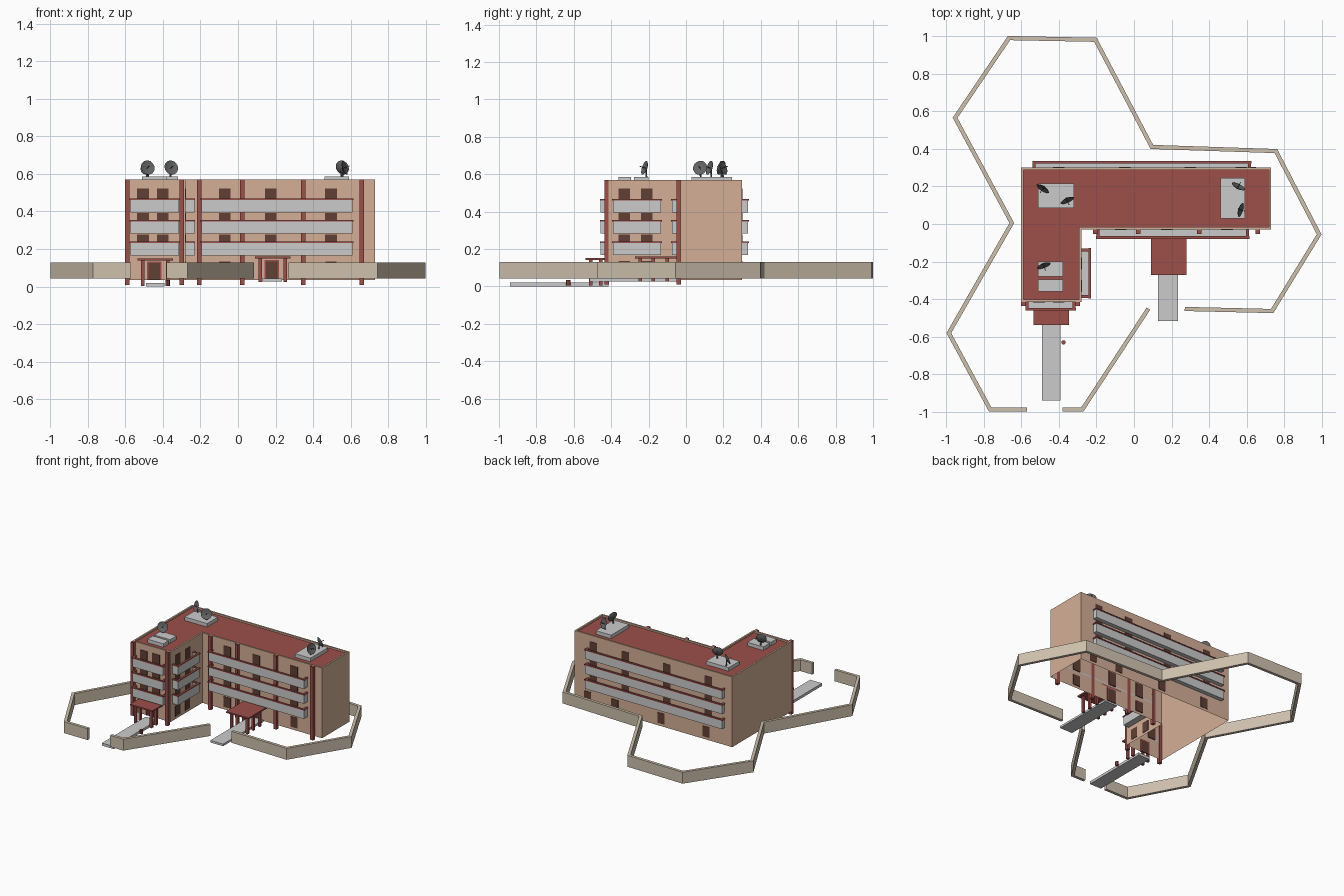
import bpy, bmesh, math
from mathutils import Vector

if "Cube" in bpy.data.objects:
    bpy.data.objects.remove(bpy.data.objects["Cube"])


def mat(name, r, g, b):
    m = bpy.data.materials.new(name)
    m.diffuse_color = (r, g, b, 1)
    m.use_nodes = True
    m.node_tree.nodes["Principled BSDF"].inputs["Base Color"].default_value = m.diffuse_color
    return m


TAN = mat("tan_plaster", 0.66, 0.43, 0.31)
RED = mat("red_paint", 0.34, 0.08, 0.07)
BROWN = mat("brown_glass", 0.12, 0.05, 0.035)
BEIGE = mat("beige_fence", 0.62, 0.53, 0.42)
DARK = mat("dark_metal", 0.13, 0.13, 0.13)


def finish(bm, name, *mats):
    me = bpy.data.meshes.new(name)
    bm.to_mesh(me)
    bm.free()
    ob = bpy.data.objects.new(name, me)
    bpy.context.collection.objects.link(ob)
    for m in mats:
        if m:
            me.materials.append(m)
    return ob


def box(name, x0, x1, y0, y1, z0, z1, m=None):
    bm = bmesh.new()
    bmesh.ops.create_cube(bm, size=1)
    for v in bm.verts:
        v.co = ((x0 + x1) / 2 + v.co.x * (x1 - x0),
                (y0 + y1) / 2 + v.co.y * (y1 - y0),
                (z0 + z1) / 2 + v.co.z * (z1 - z0))
    return finish(bm, name, m)


# L-shaped walls, open underneath, with a parapet and sunken red roof
def building():
    pts = [(-0.60, -0.415), (-0.28, -0.415), (-0.28, -0.03),
           (0.73, -0.03), (0.73, 0.30), (-0.60, 0.30)]
    bm = bmesh.new()
    base = bm.faces.new([bm.verts.new((x, y, 0.035)) for x, y in pts])
    ext = bmesh.ops.extrude_face_region(bm, geom=[base])["geom"]
    for v in ext:
        if isinstance(v, bmesh.types.BMVert):
            v.co.z = 0.57
    bottoms = [f for f in bm.faces if all(v.co.z < 0.1 for v in f.verts)]
    bmesh.ops.delete(bm, geom=bottoms, context='FACES_ONLY')
    bmesh.ops.recalc_face_normals(bm, faces=bm.faces)
    top = next(f for f in bm.faces if all(v.co.z > 0.5 for v in f.verts))
    if top.normal.z < 0:
        bmesh.ops.reverse_faces(bm, faces=bm.faces)
    bmesh.ops.inset_region(bm, faces=[top], thickness=0.018)
    ext = bmesh.ops.extrude_face_region(bm, geom=[top])["geom"]
    for v in ext:
        if isinstance(v, bmesh.types.BMVert):
            v.co.z -= 0.012
        elif isinstance(v, bmesh.types.BMFace):
            v.material_index = 1
    if top.is_valid:
        bm.faces.remove(top)
    finish(bm, "building_walls", TAN, RED)


building()


# Wall-relative boxes: u along the wall, d outward from it
WALLS = {
    "wing_front": lambda u0, u1, d0, d1: (u0, u1, -0.415 - d1, -0.415 - d0),
    "wing_side": lambda u0, u1, d0, d1: (-0.28 + d0, -0.28 + d1, u0, u1),
    "main_front": lambda u0, u1, d0, d1: (u0, u1, -0.03 - d1, -0.03 - d0),
    "back": lambda u0, u1, d0, d1: (u0, u1, 0.30 + d0, 0.30 + d1),
}


def on_wall(name, wall, u0, u1, d0, d1, z0, z1, m=None):
    return box(f"{wall}_{name}", *WALLS[wall](u0, u1, d0, d1), z0, z1, m)


def balcony(wall, u0, u1, depth, z):
    h, t = 0.065, 0.007
    on_wall("balcony_floor", wall, u0, u1, 0, depth, z, z + 0.01)
    on_wall("balcony_panel", wall, u0, u1, depth - t, depth, z, z + h)
    on_wall("balcony_rail", wall, u0 - 0.006, u1 + 0.006, depth - 0.011, depth + 0.004, z + h, z + h + 0.008, RED)
    for a in (u0, u1 - t):
        on_wall("balcony_end", wall, a, a + t, 0, depth, z, z + h)
        on_wall("balcony_end_rail", wall, a - 0.004, a + t + 0.004, 0, depth, z + h, z + h + 0.008, RED)


# Balconies and windows, floor by floor
LAYOUT = [
    ("wing_front", -0.572, -0.315, 0.042, [-0.505, -0.40]),
    ("wing_side", -0.39, -0.135, 0.048, [-0.33, -0.21]),
    ("main_front", -0.195, 0.608, 0.045, [-0.07, 0.175, 0.495]),
    ("back", -0.535, 0.618, 0.032, [-0.40, -0.05, 0.30, 0.57]),
]
for wall, u0, u1, depth, windows in LAYOUT:
    for z, top in ((0.395, 0.522), (0.282, 0.393), (0.167, 0.277)):
        balcony(wall, u0, u1, depth, z)
        for u in windows:
            on_wall("window", wall, u - 0.031, u + 0.031, -0.006, 0.003, z + 0.005, top, BROWN)


def framed_door(wall, u, z0, z1, w=0.031):
    on_wall("door", wall, u - w, u + w, -0.006, 0.003, z0, z1, BROWN)
    for s in (-1, 1):
        c = u + s * (w + 0.004)
        on_wall("door_jamb", wall, c - 0.004, c + 0.004, -0.006, 0.007, z0, z1, RED)
    on_wall("door_lintel", wall, u - w - 0.008, u + w + 0.008, -0.006, 0.007, z1, z1 + 0.008, RED)


# Ground floor doors and windows
framed_door("wing_front", -0.445, 0.036, 0.125)
framed_door("main_front", 0.18, 0.04, 0.135)
for wall, us in (("main_front", (-0.07, 0.495)), ("wing_side", (-0.33, -0.21)),
                 ("back", (-0.38, 0.0, 0.39, 0.62))):
    for u in us:
        on_wall("ground_window", wall, u - 0.03, u + 0.03, -0.006, 0.003, 0.055, 0.135, BROWN)

# Tall red pilasters
for wall, us in (("wing_front", (-0.588, -0.298)), ("main_front", (-0.205, 0.022, 0.348, 0.658))):
    for u in us:
        on_wall("pilaster", wall, u - 0.012, u + 0.012, -0.003, 0.022, 0.01, 0.57, RED)


def entrance(name, x0, x1, y0, y1, z, foot, post_ys):
    box(name + "_canopy", x0, x1, y0, y1, z, z + 0.011, RED)
    for x in (x0 + 0.028, x1 - 0.028):
        for y in post_ys:
            box(name + "_post", x - 0.009, x + 0.009, y - 0.009, y + 0.009, foot, z, RED)


# Entrance canopies with posts, and walkways
entrance("wing_entrance", -0.535, -0.345, -0.538, -0.415, 0.14, 0.005, (-0.51, -0.455))
entrance("main_entrance", 0.09, 0.28, -0.272, -0.03, 0.15, 0.025, (-0.245, -0.175, -0.10))
box("wing_walkway", -0.49, -0.39, -0.94, -0.415, 0.0, 0.02)
box("main_walkway", 0.127, 0.235, -0.515, -0.03, 0.027, 0.043)


# Perimeter fence with mitred corners
def fence(name, pts, t=0.011):
    pts = [Vector(p) for p in pts]
    bm = bmesh.new()
    rings = []
    for i, p in enumerate(pts):
        a = (p - pts[i - 1]).normalized() if i else (pts[1] - p).normalized()
        b = (pts[i + 1] - p).normalized() if i < len(pts) - 1 else a
        na, nb = Vector((-a.y, a.x)), Vector((-b.y, b.x))
        n = (na + nb).normalized()
        n *= t / n.dot(na)
        rings.append([bm.verts.new((*(p + n * s), z))
                      for s, z in ((1, 0.043), (-1, 0.043), (-1, 0.13), (1, 0.13))])
    for r, q in zip(rings, rings[1:]):
        for k in range(4):
            bm.faces.new((r[k], r[(k + 1) % 4], q[(k + 1) % 4], q[k]))
    bm.faces.new(rings[0])
    bm.faces.new(rings[-1])
    bmesh.ops.recalc_face_normals(bm, faces=bm.faces)
    finish(bm, name, BEIGE)


fence("long_fence", [(0.27, -0.452), (0.735, -0.463), (0.985, -0.055), (0.755, 0.388),
                     (0.095, 0.41), (-0.205, 0.98), (-0.665, 0.989), (-0.952, 0.565),
                     (-0.65, 0.005), (-0.985, -0.58), (-0.765, -0.987), (-0.57, -0.987)])
fence("short_fence", [(0.077, -0.45), (-0.275, -0.987), (-0.38, -0.987)])

# Rooftop plinths
for x0, x1, y0, y1 in ((-0.51, -0.32, 0.085, 0.215), (0.46, 0.59, 0.03, 0.245),
                       (-0.512, -0.378, -0.278, -0.20), (-0.512, -0.378, -0.36, -0.295)):
    box("roof_plinth", x0, x1, y0, y1, 0.555, 0.585)


# Satellite dish: shallow bowl on a mast with a feed rod
def dish(x, y, facing):
    n = Vector(facing).normalized()
    rot = n.to_track_quat('Z', 'Y')
    c = Vector((x, y, 0.634))
    bm = bmesh.new()
    rings, seg = [], 20
    for r, h in ((0.014, -0.010), (0.028, -0.006), (0.039, 0.0), (0.028, -0.003), (0.014, -0.007)):
        rings.append([bm.verts.new(c + rot @ Vector((r * math.cos(k * math.tau / seg),
                      r * math.sin(k * math.tau / seg), h))) for k in range(seg)])
    for p, q in zip(rings, rings[1:]):
        for k in range(seg):
            bm.faces.new((p[k], p[(k + 1) % seg], q[(k + 1) % seg], q[k]))
    bm.faces.new(rings[0])
    bm.faces.new(rings[-1])
    bmesh.ops.recalc_face_normals(bm, faces=bm.faces)
    ob = finish(bm, "satellite_dish", DARK)
    bpy.context.view_layer.objects.active = ob
    ob.select_set(True)
    bpy.ops.object.shade_smooth_by_angle()
    ob.select_set(False)
    rod(c - n * 0.008, c + n * 0.028, 0.002, "dish_feed")
    rod(Vector((x, y, 0.58)) - Vector((n.x, n.y, 0)) * 0.012, c - n * 0.009, 0.005, "dish_mast")


def rod(a, b, r, name, m=DARK):
    bm = bmesh.new()
    bmesh.ops.create_cone(bm, cap_ends=True, segments=8, radius1=r, radius2=r, depth=(b - a).length)
    ob = finish(bm, name, m)
    ob.location = (a + b) / 2
    ob.rotation_mode = 'QUATERNION'
    ob.rotation_quaternion = (b - a).to_track_quat('Z', 'Y')


dish(-0.485, 0.188, (-0.5, -0.75, 0.3))
dish(-0.355, 0.125, (0.4, -0.9, 0.3))
dish(0.555, 0.20, (0.45, 0.85, 0.3))
dish(0.568, 0.075, (0.95, -0.3, 0.3))
dish(-0.48, -0.222, (0.35, -0.9, 0.3))

# Small bollard beside the walkway
rod(Vector((-0.375, -0.63, 0.005)), Vector((-0.375, -0.63, 0.035)), 0.012, "bollard", RED)
